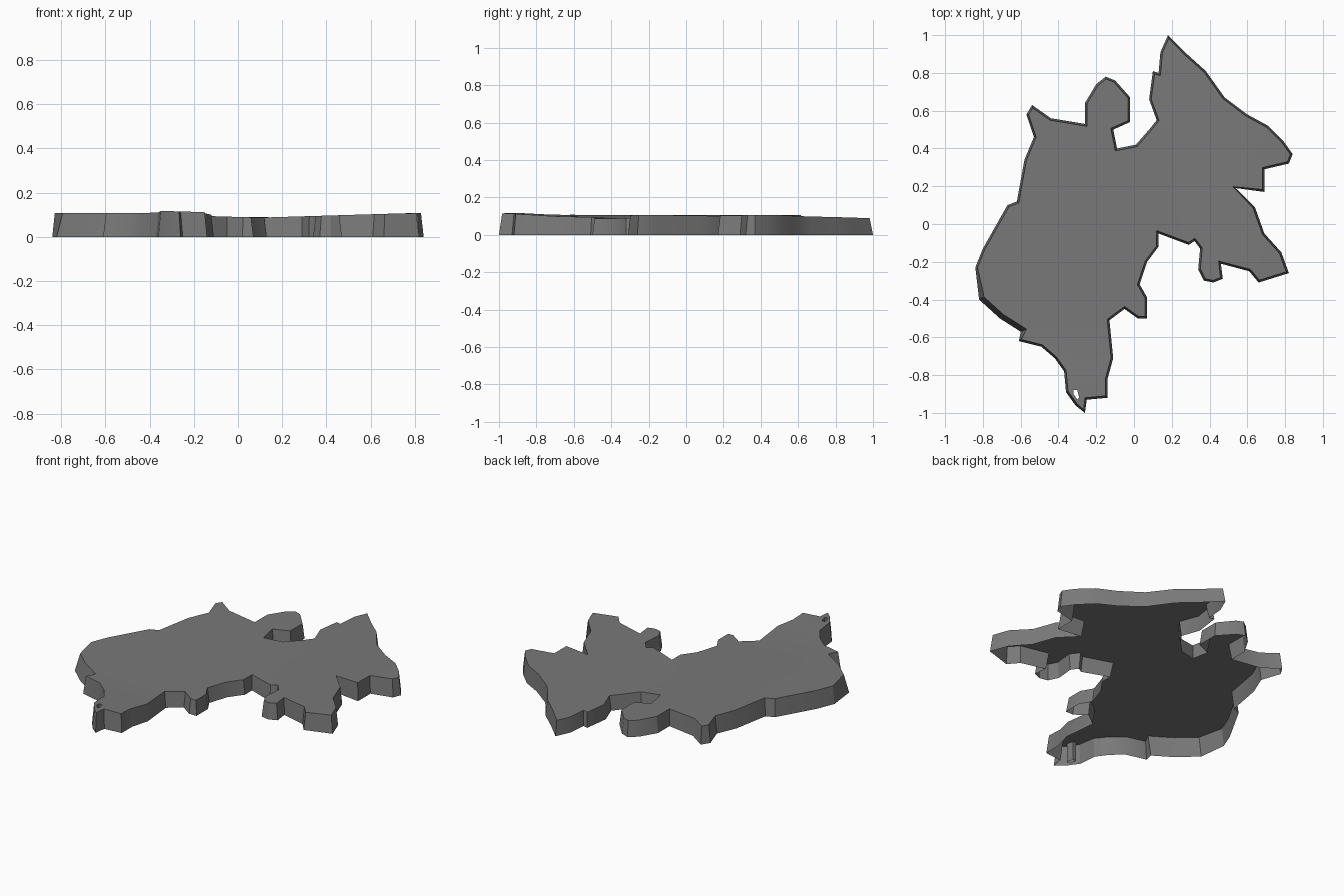
import bpy
import bmesh
import random
from mathutils import Vector
from mathutils.geometry import delaunay_2d_cdt

# Remove the default cube
default_cube = bpy.data.objects.get("Cube")
if default_cube:
    bpy.data.objects.remove(default_cube, do_unlink=True)

# Coastline of the slab, clockwise from the northern tip, in hundredths
COAST = [
    (18, 100), (28, 90), (38, 81), (48, 67), (60, 58), (71, 52), (79, 44),
    (84, 37), (82, 32), (69, 29), (69, 17), (54, 19), (64, 9), (69, -5),
    (78, -15), (82, -26), (66, -31), (61, -25), (46, -21), (47, -29),
    (42, -31), (37, -30), (34, -24), (35, -13), (32, -9), (29, -11),
    (13, -5), (13, -12), (7, -20), (3, -32), (7, -39), (7, -50), (2, -50),
    (-5, -45), (-13, -51), (-11, -71), (-14, -82), (-14, -92), (-25, -93),
    (-26, -100), (-31, -96), (-36, -89), (-37, -78), (-42, -71), (-49, -65),
    (-61, -62), (-60, -57), (-71, -50), (-82, -40), (-84, -23), (-80, -13),
    (-67, 10), (-62, 12), (-58, 34), (-53, 46), (-57, 58), (-54, 63),
    (-44, 56), (-26, 53), (-26, 64), (-20, 74), (-15, 78), (-10, 76),
    (-2, 67), (-2, 54), (-11, 50), (-9, 40), (1, 42), (8, 50), (12, 55),
    (8, 66), (10, 81), (13, 80), (14, 91),
]
# Small hole near the southern tip, counter-clockwise
HOLE = [(-32, -88), (-32, -90), (-30, -93), (-29, -92), (-30, -88)]


def to_units(points):
    return [Vector(p) / 100 for p in points]


def top_height(p):
    """Gentle relief: low in the middle, raised at the southern tip."""
    sides = min(0.02, 0.03 * abs(p.x - 0.1))
    tip = 0.017 * max(0.0, min(1.0, (-0.6 - p.y) / 0.3))
    return 0.087 + sides + tip


def rim_inset(p):
    """Walls lean in slightly, more so along the south-west shore."""
    return 0.028 if p.x < -0.55 and -0.6 < p.y < -0.35 else 0.011


def inset_loop(loop):
    """Move every point of a clockwise loop towards its inside."""
    result = []
    for i, p in enumerate(loop):
        before = (p - loop[i - 1]).normalized()
        after = (loop[(i + 1) % len(loop)] - p).normalized()
        n1, n2 = Vector((before.y, -before.x)), Vector((after.y, -after.x))
        middle = (n1 + n2).normalized()
        result.append(p + middle * rim_inset(p) / max(0.6, middle.dot(n1)))
    return result


def is_inside(p, loops):
    """Even-odd test over all loops."""
    inside = False
    for loop in loops:
        for i, b in enumerate(loop):
            a = loop[i - 1]
            if (a.y > p.y) != (b.y > p.y):
                if p.x < a.x + (b.x - a.x) * (p.y - a.y) / (b.y - a.y):
                    inside = not inside
    return inside


def lift(p, z):
    return Vector((p.x, p.y, z))


def build_walls(bm, lower, upper):
    """Open skirt between the ground loop and the top loop."""
    ground = [bm.verts.new(lift(p, 0)) for p in lower]
    rim = [bm.verts.new(lift(p, top_height(p))) for p in upper]
    for i in range(len(lower)):
        j = (i + 1) % len(lower)
        bm.faces.new((rim[i], rim[j], ground[j], ground[i]))


def build_top(bm, loops):
    """Triangulated upper surface with loosely scattered inner points."""
    points, edges = [], []
    for loop in loops:
        start, count = len(points), len(loop)
        points += loop
        edges += [(start + i, start + (i + 1) % count) for i in range(count)]
    shore = list(points)
    rng = random.Random(4)
    step = 0.13
    for row in range(-8, 9):
        for column in range(-8, 9):
            p = Vector((column + rng.uniform(-0.2, 0.2),
                        row + rng.uniform(-0.2, 0.2))) * step
            clear = min((p - q).length for q in shore) > 0.05
            if clear and is_inside(p, loops):
                points.append(p)
    flat, _, triangles, *_ = delaunay_2d_cdt(points, edges, [], 0, 0.00001)
    verts = [bm.verts.new(lift(p, top_height(p))) for p in flat]
    for tri in triangles:
        centre = sum((flat[i] for i in tri), Vector((0, 0))) / len(tri)
        if is_inside(centre, loops):
            face = bm.faces.new([verts[i] for i in tri])
            face.normal_update()
            if face.normal.z < 0:
                face.normal_flip()
    bmesh.ops.delete(bm, geom=[v for v in verts if not v.link_faces],
                     context='VERTS')


# Stone material
stone = bpy.data.materials.new("dark_grey_stone")
stone.use_nodes = True
grey = (0.19, 0.19, 0.19, 1)
stone.diffuse_color = grey
shader = next(n for n in stone.node_tree.nodes if n.type == 'BSDF_PRINCIPLED')
shader.inputs["Base Color"].default_value = grey

# Terrain slab: leaning shore walls, hole walls and top, open underneath
coast, hole = to_units(COAST), to_units(HOLE)
coast_top = inset_loop(coast)
bm = bmesh.new()
build_walls(bm, coast, coast_top)
build_walls(bm, hole, hole)
build_top(bm, [coast_top, hole])
bmesh.ops.remove_doubles(bm, verts=bm.verts, dist=0.0001)

mesh = bpy.data.meshes.new("terrain_slab")
bm.to_mesh(mesh)
bm.free()
mesh.materials.append(stone)
slab = bpy.data.objects.new("terrain_slab", mesh)
bpy.context.collection.objects.link(slab)

# Smooth the relief but keep the rim crisp
bpy.ops.object.select_all(action='DESELECT')
slab.select_set(True)
bpy.context.view_layer.objects.active = slab
bpy.ops.object.shade_smooth_by_angle()
